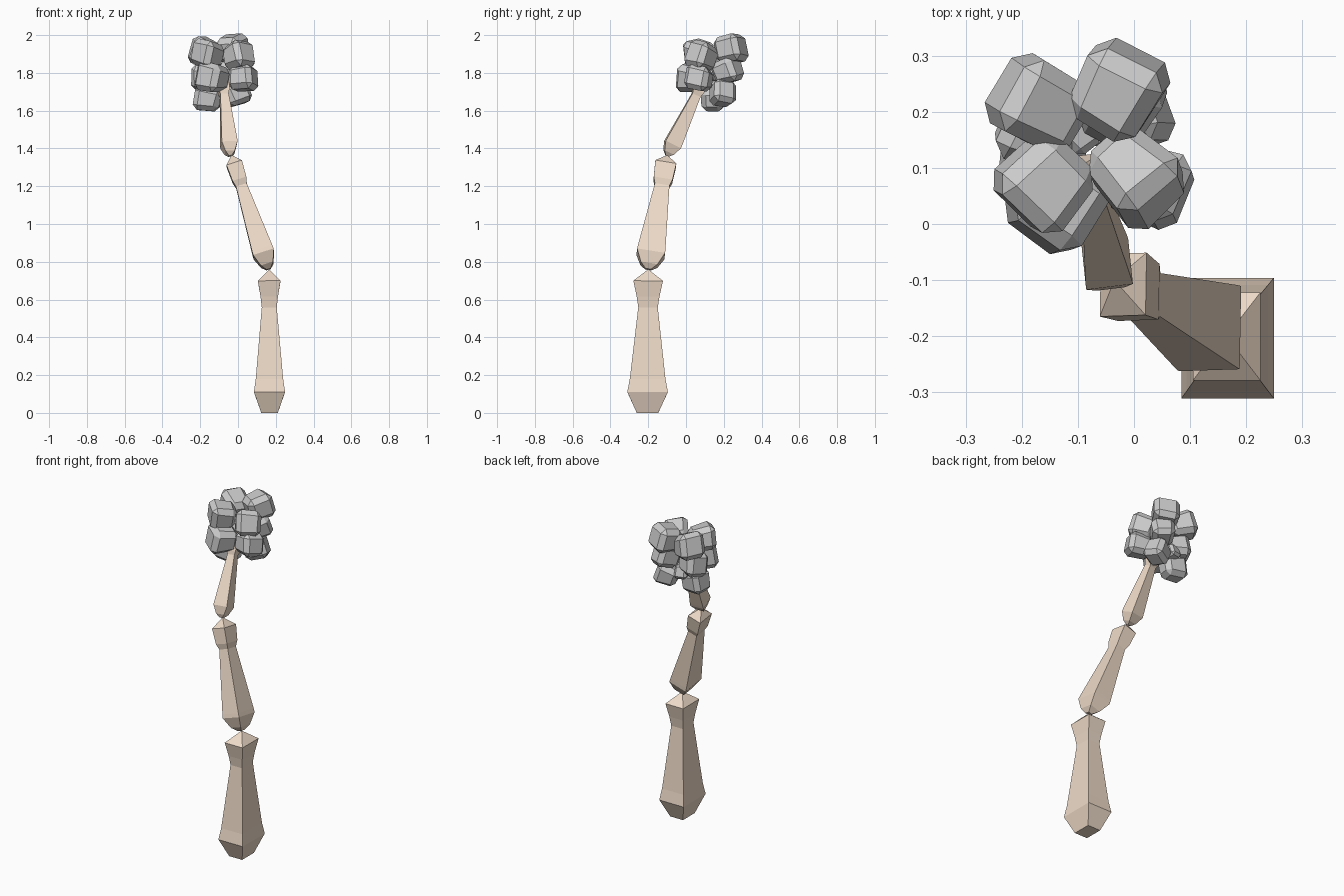
import bpy, bmesh, math, random
from mathutils import Vector, Matrix

if "Cube" in bpy.data.objects:
    bpy.data.objects.remove(bpy.data.objects["Cube"])

random.seed(4)
bark = bpy.data.materials.new("bark")
bark.diffuse_color = (0.86, 0.71, 0.58, 1)
bark.use_nodes = True
bark.node_tree.nodes["Principled BSDF"].inputs["Base Color"].default_value = bark.diffuse_color


def finish(bm, name, mat=None):
    bmesh.ops.recalc_face_normals(bm, faces=bm.faces)
    me = bpy.data.meshes.new(name)
    bm.to_mesh(me)
    bm.free()
    ob = bpy.data.objects.new(name, me)
    bpy.context.collection.objects.link(ob)
    if mat:
        me.materials.append(mat)
    return ob


# Trunk profiles: (fraction of length, fraction of full width)
LOWER = [(0, 0.53), (0.145, 1.0), (0.235, 0.88), (0.735, 0.48),
         (0.81, 0.56), (0.92, 0.73)]
BRANCH = [(0, 0.2), (0.04, 0.6), (0.135, 1.0), (0.17, 0.98), (0.73, 0.52),
          (0.78, 0.67), (0.92, 0.75)]


def trunk(name, start, end, wx, wy, turn, profile):
    start, end = Vector(start), Vector(end)
    axis = (end - start).normalized()
    a = math.radians(turn)
    side = Vector((math.cos(a), math.sin(a), 0))
    side = (side - axis * side.dot(axis)).normalized()
    deep = axis.cross(side)
    bm = bmesh.new()
    rings = []
    for t, w in profile:
        c = start.lerp(end, t)
        rings.append([bm.verts.new(c + side * sx * w * wx / 2 + deep * sy * w * wy / 2)
                      for sx, sy in ((-1, -1), (1, -1), (1, 1), (-1, 1))])
    bm.faces.new(rings[0][::-1])
    for r, s in zip(rings, rings[1:]):
        for i in range(4):
            j = (i + 1) % 4
            bm.faces.new((r[i], r[j], s[j], s[i]))
    tip = bm.verts.new(end)
    for i in range(4):
        bm.faces.new((rings[-1][i], rings[-1][(i + 1) % 4], tip))
    return finish(bm, name, bark)


# Three stacked trunk segments
trunk("lower_trunk", (0.167, -0.204, 0), (0.165, -0.2, 0.76), 0.165, 0.215, 0, LOWER)
trunk("middle_trunk", (0.162, -0.2, 0.76), (-0.035, -0.1, 1.365), 0.114, 0.15, -1, BRANCH)
trunk("upper_trunk", (-0.042, -0.1, 1.36), (-0.085, 0.11, 1.80), 0.084, 0.09, 6, BRANCH)

# Foliage clumps: chamfered blocks facing outward from the crown axis
CLUMPS = [
    (-0.168, 0.212, 1.905, 0.148), (-0.030, 0.236, 1.928, 0.150),
    (-0.160, 0.075, 1.900, 0.146), (0.000, 0.090, 1.888, 0.146),
    (-0.135, 0.037, 1.775, 0.150), (0.022, 0.070, 1.770, 0.138),
    (-0.020, 0.215, 1.812, 0.140), (-0.165, 0.170, 1.780, 0.145),
    (-0.160, 0.140, 1.660, 0.136), (-0.012, 0.190, 1.690, 0.130),
    (-0.100, 0.160, 1.790, 0.070), (-0.110, 0.190, 1.720, 0.080),
]
centre = Vector((-0.085, 0.14, 1.80))


def clump(name, pos, size):
    bm = bmesh.new()
    bmesh.ops.create_cube(bm, size=size)
    for v in bm.verts:
        if v.co.x < 0:  # narrower toward the crown axis
            v.co.y *= 0.85
            v.co.z *= 0.85
        v.co += Vector([random.uniform(-0.05, 0.05) * size for _ in range(3)])
    bmesh.ops.bevel(bm, geom=bm.edges[:], offset=size * 0.19, segments=1,
                    affect='EDGES', profile=0.5)
    out = Vector(pos) - centre
    yaw = math.atan2(out.y, out.x) + random.uniform(-0.25, 0.25)
    m = (Matrix.Translation(pos) @ Matrix.Rotation(yaw, 4, 'Z')
         @ Matrix.Rotation(random.uniform(-0.35, -0.1), 4, 'Y')
         @ Matrix.Rotation(random.uniform(-0.2, 0.2), 4, 'X'))
    bm.transform(m)
    return finish(bm, name)


for i, (x, y, z, s) in enumerate(CLUMPS):
    clump(f"foliage_clump_{i + 1}", (x, y, z), s)
